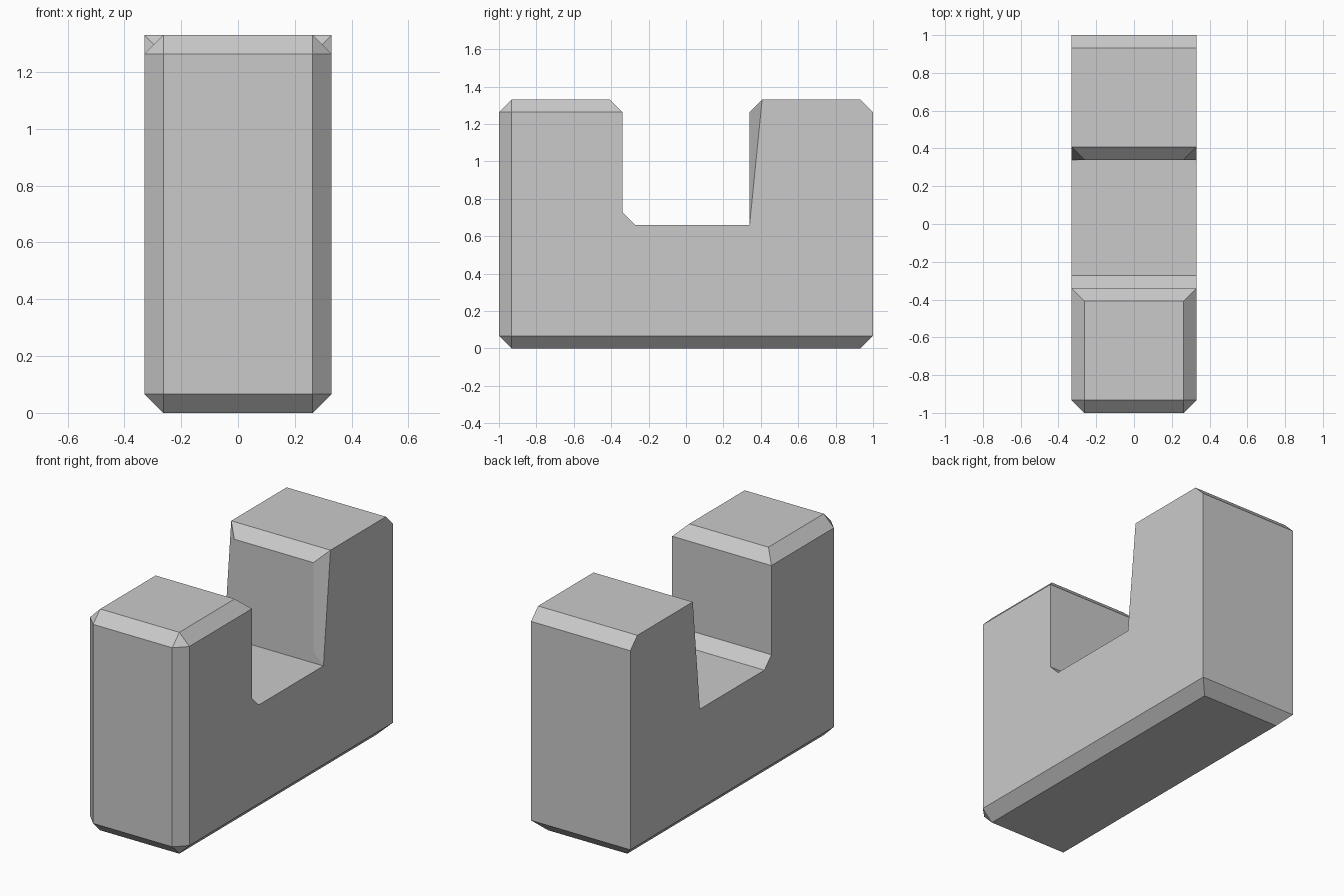
import bpy
import bmesh

cube = bpy.data.objects.get("Cube")
if cube:
    bpy.data.objects.remove(cube, do_unlink=True)

HALF_WIDTH = 0.33   # half thickness along x
HEIGHT = 1.33
GAP = 0.34          # half width of the notch
FLOOR = 0.66        # height of the notch floor
CHAMFER = 0.067

# Plain grey material
grey = bpy.data.materials.new("light_grey")
grey.use_nodes = True
colour = (0.59, 0.59, 0.59, 1)
grey.diffuse_color = colour
grey.node_tree.nodes["Principled BSDF"].inputs["Base Color"].default_value = colour

# U-shaped side profile (y, z), extruded across the width
profile = [(-1, 0), (1, 0), (1, HEIGHT), (GAP, HEIGHT),
           (GAP, FLOOR), (-GAP, FLOOR), (-GAP, HEIGHT), (-1, HEIGHT)]
bm = bmesh.new()
side = bm.faces.new([bm.verts.new((-HALF_WIDTH, y, z)) for y, z in profile])
extruded = bmesh.ops.extrude_face_region(bm, geom=[side], use_keep_orig=True)
new_verts = [g for g in extruded["geom"] if isinstance(g, bmesh.types.BMVert)]
bmesh.ops.translate(bm, verts=new_verts, vec=(2 * HALF_WIDTH, 0, 0))
bmesh.ops.recalc_face_normals(bm, faces=bm.faces)


def is_chamfered(edge):
    """Rims are chamfered; cross edges stay sharp at the back and notch floor."""
    a, b = (v.co for v in edge.verts)
    if abs(a.x - b.x) < 0.01:
        at_back = a.y > 0.99
        in_notch = abs(a.z - FLOOR) < 0.01
        return not (at_back or in_notch)
    return True


# Flat chamfers
bmesh.ops.bevel(bm, geom=[e for e in bm.edges if is_chamfered(e)],
                offset=CHAMFER, offset_type='OFFSET', segments=1,
                affect='EDGES', profile=0.5, clamp_overlap=True)
# Set the chamfer band to the exact width on both axes
bmesh.ops.recalc_face_normals(bm, faces=bm.faces)

mesh = bpy.data.meshes.new("notched_block")
bm.to_mesh(mesh)
bm.free()
mesh.materials.append(grey)
block = bpy.data.objects.new("notched_block", mesh)
bpy.context.collection.objects.link(block)
